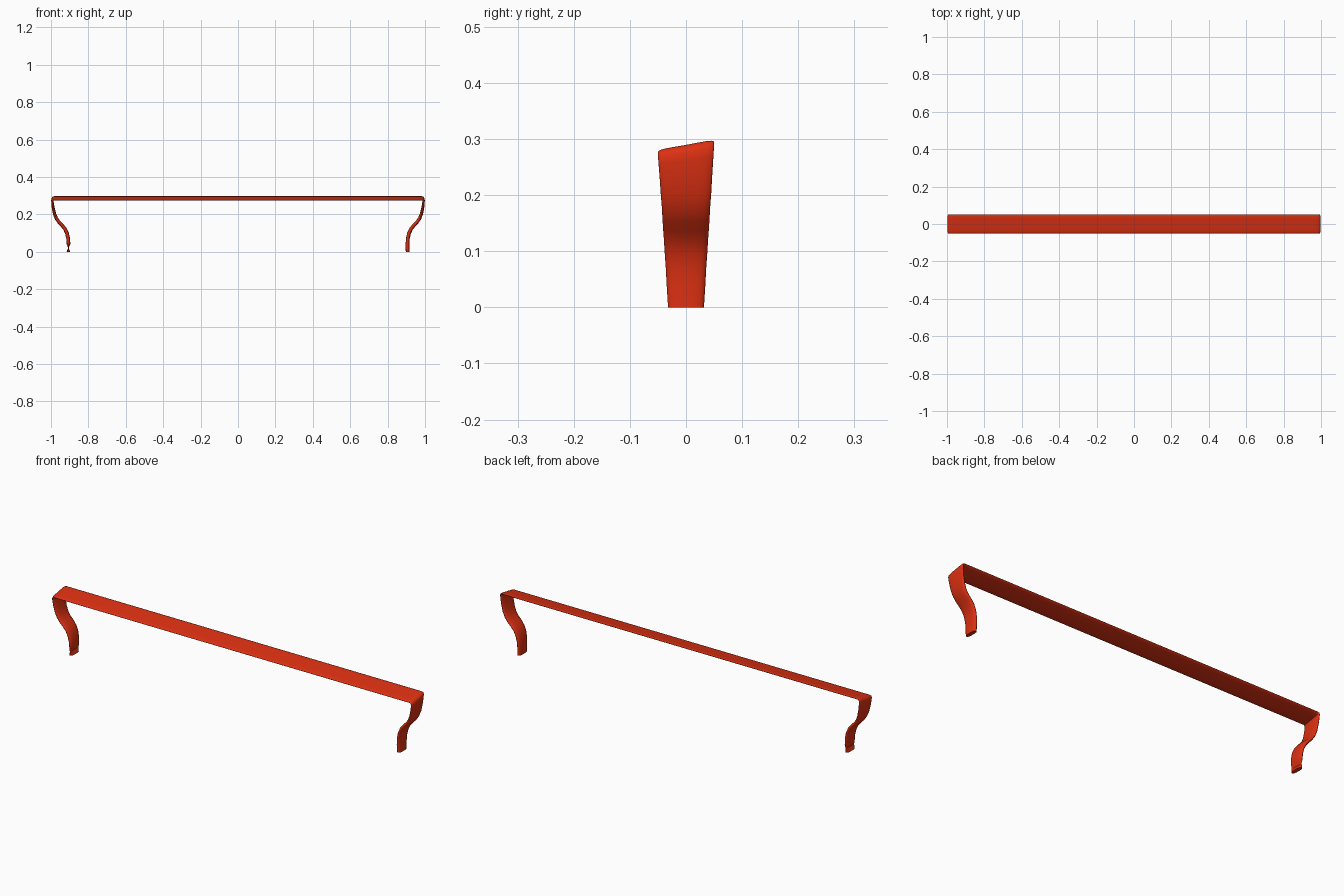
import bpy
from mathutils import Vector

if "Cube" in bpy.data.objects:
    bpy.data.objects.remove(bpy.data.objects["Cube"])

# Half path of the band: x, z, half width in y, half thickness, share of blade tilt
HALF = [
    (0.907, 0.000, 0.032, 0.010, 0), (0.906, 0.040, 0.0345, 0.010, 0),
    (0.908, 0.070, 0.036, 0.010, 0), (0.914, 0.098, 0.038, 0.010, 0),
    (0.925, 0.122, 0.0395, 0.010, 0), (0.941, 0.142, 0.041, 0.0095, 0),
    (0.957, 0.158, 0.042, 0.009, 0), (0.971, 0.178, 0.043, 0.009, 0),
    (0.981, 0.203, 0.045, 0.0085, 0.1), (0.988, 0.235, 0.047, 0.0075, 0.4),
    (0.992, 0.262, 0.049, 0.0065, 0.8), (0.9925, 0.276, 0.050, 0.006, 1),
    (0.990, 0.282, 0.050, 0.0055, 1), (0.984, 0.284, 0.050, 0.0055, 1),
    (0.960, 0.284, 0.050, 0.0055, 1), (0.500, 0.284, 0.050, 0.0055, 1),
]
path = HALF + [(-x, z, w, h, b) for x, z, w, h, b in reversed(HALF)]

# Thin rounded cross-section: v across the width, n through the thickness
VS = [-1, -0.985, -0.92, -0.75, -0.4, 0, 0.4, 0.75, 0.92, 0.985, 1]
section = [(v, (1 - abs(v) ** 4) ** 0.5) for v in VS]
section += [(v, -n) for v, n in reversed(section[1:-1])]

# Sweep the section from one foot over the blade to the other foot
verts = []
for i, (x, z, w, h, b) in enumerate(path):
    p, q = path[max(i - 1, 0)], path[min(i + 1, len(path) - 1)]
    d = Vector((q[0] - p[0], q[1] - p[1]))
    if i in (0, len(path) - 1):
        d = Vector((0, 1))
    d.normalize()
    for v, n in section:
        lift = b * (0.009 * v + 0.002 * v * v)
        verts.append((x + d.y * n * h, v * w, z - d.x * n * h + lift))

k = len(section)
faces = [tuple(range(k)), tuple(range(len(verts) - k, len(verts)))]
for i in range(len(path) - 1):
    for j in range(k):
        a, c = i * k + j, i * k + (j + 1) % k
        faces.append((a, c, c + k, a + k))

mesh = bpy.data.meshes.new("rear_wing")
mesh.from_pydata(verts, [], faces)
wing = bpy.data.objects.new("rear_wing", mesh)
bpy.context.collection.objects.link(wing)

# Red paint
red = bpy.data.materials.new("red_paint")
red.diffuse_color = (0.72, 0.03, 0.006, 1)
red.use_nodes = True
red.node_tree.nodes["Principled BSDF"].inputs["Base Color"].default_value = red.diffuse_color
mesh.materials.append(red)

# Consistent normals and smooth shading
bpy.context.view_layer.objects.active = wing
wing.select_set(True)
bpy.ops.object.mode_set(mode='EDIT')
bpy.ops.mesh.select_all(action='SELECT')
bpy.ops.mesh.normals_make_consistent(inside=False)
bpy.ops.object.mode_set(mode='OBJECT')
bpy.ops.object.shade_smooth_by_angle(angle=0.9)
